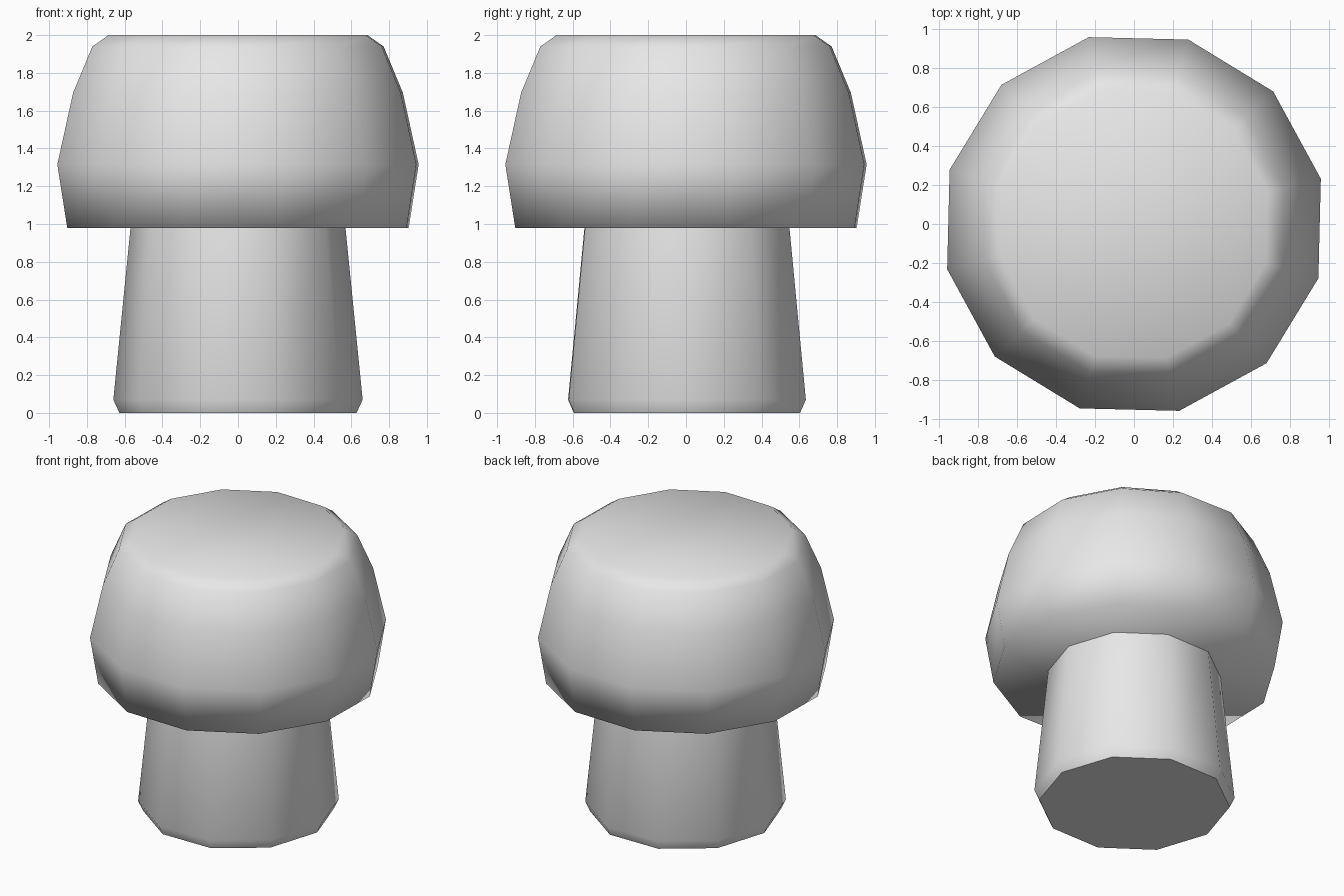
import bpy
import bmesh
import math

cube = bpy.data.objects.get("Cube")
if cube:
    bpy.data.objects.remove(cube, do_unlink=True)

# One plain grey for the whole model
grey = bpy.data.materials.new("light grey")
grey.use_nodes = True
grey.diffuse_color = (0.8, 0.8, 0.8, 1)
grey.node_tree.nodes["Principled BSDF"].inputs["Base Color"].default_value = (0.8, 0.8, 0.8, 1)


def turned_solid(name, profile, sides, start_deg, centre_y=0.0):
    """Closed solid with polygonal rings; profile lists (radius, z) upwards."""
    bm = bmesh.new()
    rings = []
    for radius, z in profile:
        ring = []
        for i in range(sides):
            a = math.radians(start_deg) + math.tau * i / sides
            ring.append(bm.verts.new((radius * math.cos(a), centre_y + radius * math.sin(a), z)))
        rings.append(ring)
    for low, high in zip(rings, rings[1:]):
        for i in range(sides):
            j = (i + 1) % sides
            bm.faces.new((low[i], low[j], high[j], high[i]))
    bm.faces.new(rings[0][::-1])
    bm.faces.new(rings[-1])
    mesh = bpy.data.meshes.new(name)
    bm.to_mesh(mesh)
    bm.free()
    mesh.materials.append(grey)
    obj = bpy.data.objects.new(name, mesh)
    bpy.context.collection.objects.link(obj)
    bpy.ops.object.select_all(action="DESELECT")
    obj.select_set(True)
    bpy.context.view_layer.objects.active = obj
    return obj


# Ten-sided tapered stem with a small chamfer at the foot
turned_solid("stem", [(0.628, 0.0), (0.66, 0.07), (0.567, 1.0)], 10, 0.5, 0.005)
bpy.ops.object.shade_smooth_by_angle(angle=math.radians(60))

# Twelve-sided rounded cap with a flat top and underside
turned_solid("cap", [(0.93, 0.98), (0.984, 1.315), (0.898, 1.695), (0.793, 1.94), (0.705, 2.0)], 12, 13.6)
bpy.ops.object.shade_smooth()
